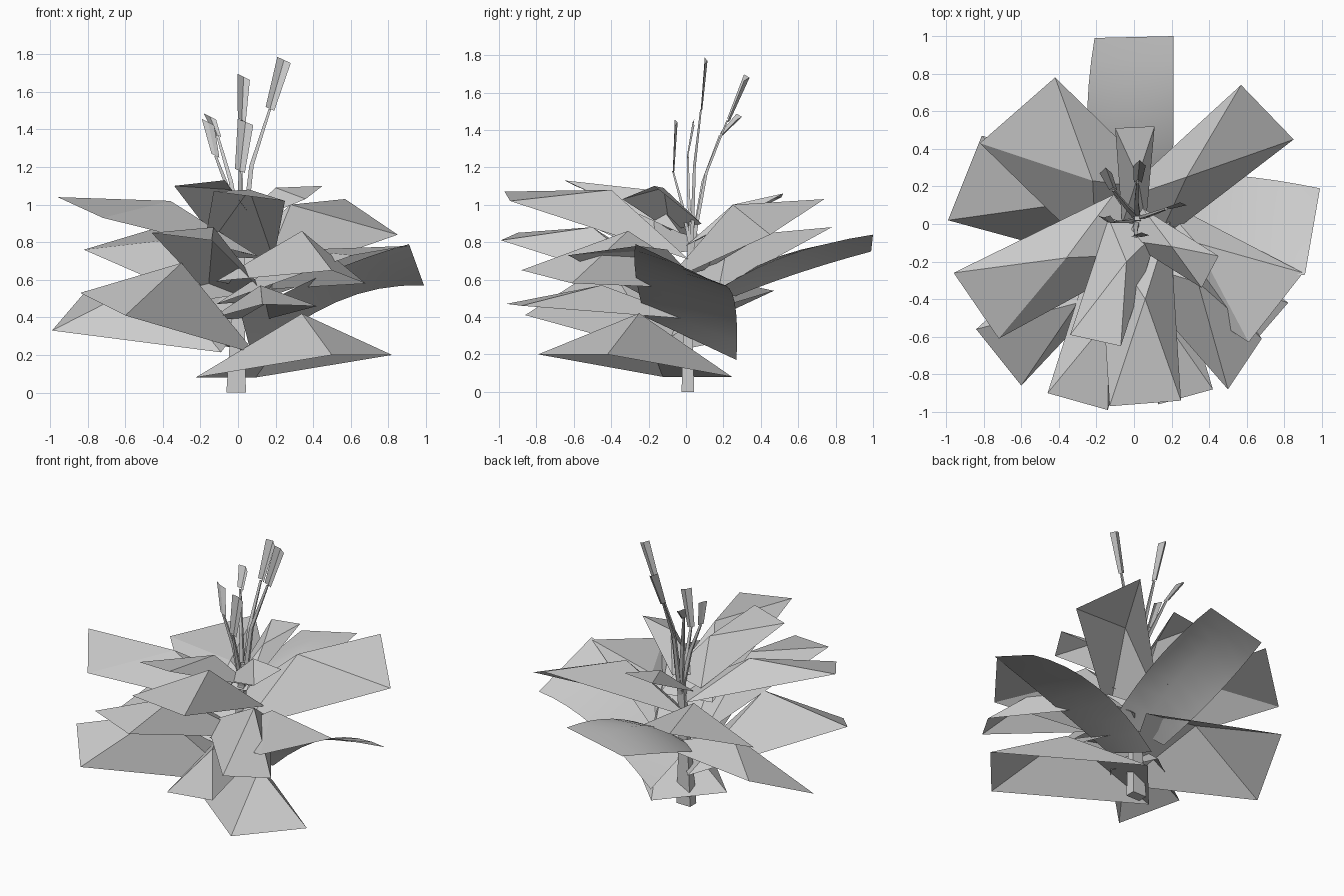
import bpy, bmesh
from math import sin, pi
from mathutils import Vector

default = bpy.data.objects.get("Cube")
if default:
    bpy.data.objects.remove(default, do_unlink=True)

grey = bpy.data.materials.new("plain_grey")
grey.use_nodes = True
colour = (0.6, 0.6, 0.6, 1)
grey.diffuse_color = colour
grey.node_tree.nodes["Principled BSDF"].inputs["Base Color"].default_value = colour


def add_object(name, bm, smooth=False):
    mesh = bpy.data.meshes.new(name)
    bm.to_mesh(mesh)
    bm.free()
    mesh.materials.append(grey)
    for face in mesh.polygons:
        face.use_smooth = smooth
    item = bpy.data.objects.new(name, mesh)
    bpy.context.collection.objects.link(item)
    return item


# Creased leaf: a card from the stem to the tip edge, raised at one crest point
def leaf(name, tip_a, tip_b, base_z, crest, width=1.0, tilt=0.5, setback=0.0):
    a, b, crest = Vector(tip_a), Vector(tip_b), Vector(crest)
    half = (b - a) * width / 2
    half.z *= tilt
    root = -(a + b) * setback
    root.z = base_z
    bm = bmesh.new()
    corners = [bm.verts.new(p) for p in (root - half, a, b, root + half)]
    top = bm.verts.new(crest)
    for i in range(4):
        bm.faces.new((top, corners[i], corners[(i + 1) % 4]))
    bmesh.ops.recalc_face_normals(bm, faces=bm.faces)
    add_object(name, bm)


# Curved leaf: a smooth strip between two edges, optionally arched along its middle
def curved_leaf(name, left, right, arch=0.0, steps=8):
    def bend(points, t):
        p, q, r = map(Vector, points)
        return p * (1 - t) * (1 - 2 * t) + q * 4 * t * (1 - t) + r * t * (2 * t - 1)
    bm = bmesh.new()
    rows = []
    for i in range(steps + 1):
        t = i / steps
        a, b = bend(left, t), bend(right, t)
        middle = (a + b) / 2 + Vector((0, 0, arch * sin(pi * t)))
        rows.append([bm.verts.new(p) for p in (a, middle, b)])
    for low, high in zip(rows, rows[1:]):
        for i in range(2):
            bm.faces.new((low[i], low[i + 1], high[i + 1], high[i]))
    add_object(name, bm, True)


# Tapered square tube through points, used for the stem and the stalks
def tube(name, points, start, end):
    bm = bmesh.new()
    rings = []
    for i, p in enumerate(points):
        r = start + (end - start) * i / (len(points) - 1)
        rings.append([bm.verts.new(Vector(p) + Vector((x * r, y * r * 0.65, 0)))
                      for x, y in ((-1, -1), (1, -1), (1, 1), (-1, 1))])
    for low, high in zip(rings, rings[1:]):
        for i in range(4):
            j = (i + 1) % 4
            bm.faces.new((low[i], low[j], high[j], high[i]))
    bm.faces.new(rings[0][::-1])
    bm.faces.new(rings[-1])
    add_object(name, bm)


# Flower stalk ending in a narrow folded bud that widens to its tip
def flower(name, base, tip, width, fold):
    base, tip = Vector(base), Vector(tip)
    root = Vector((0.02, 0.03, 0.75))
    bend = root.lerp(base, 0.6)
    bend.x *= 0.65
    bend.y *= 0.75
    tube(name + "_stalk", [root, bend, base], 0.016, 0.007)
    side, back = Vector((width, 0, -0.03)), Vector((0, fold, 0))
    bm = bmesh.new()
    low = [bm.verts.new(base + v) for v in (-side * 0.35, back * 0.5, side * 0.35)]
    high = [bm.verts.new(tip + v) for v in (-side * 0.55, back, side * 0.55)]
    for i in range(2):
        bm.faces.new((low[i], low[i + 1], high[i + 1], high[i]))
    add_object(name + "_bud", bm)


# Stem
tube("stem", [(-0.01, 0.01, 0), (0, 0.01, 0.4), (0.02, 0.03, 0.95)], 0.052, 0.018)

# Lower leaves
leaf("lower_leaf_front_left", (0.5, -0.79, 0.2), (0.82, -0.42, 0.2),
     base_z=0.08, crest=(0.34, -0.25, 0.42), setback=0.05)
leaf("lower_leaf_right", (-0.81, 0.47, 0.54), (-0.99, 0.02, 0.33),
     base_z=0.34, crest=(-0.42, 0.1, 0.62), tilt=1.2)
leaf("lower_leaf_front_right", (-0.84, -0.56, 0.53), (-0.6, -0.86, 0.41),
     base_z=0.23, crest=(-0.3, -0.42, 0.69), width=0.8)
leaf("lower_leaf_front", (0.13, -0.96, 0.47), (0.42, -0.88, 0.46),
     base_z=0.39, crest=(0.12, -0.45, 0.57))

# Middle leaves
curved_leaf("middle_leaf_left",
            [(0.02, -0.22, 0.4), (0.46, -0.27, 0.63), (0.91, -0.27, 0.79)],
            [(0.08, 0.27, 0.17), (0.52, 0.26, 0.48), (0.99, 0.19, 0.57)])
leaf("middle_leaf_left_front", (0.9, -0.26, 0.78), (0.61, -0.63, 0.73),
     base_z=0.48, crest=(0.33, -0.1, 0.76), width=0.8)
curved_leaf("middle_leaf_back",
            [(-0.2, 0.05, 0.42), (-0.25, 0.5, 0.6), (-0.21, 0.99, 0.75)],
            [(0.2, 0.05, 0.47), (0.21, 0.5, 0.71), (0.21, 1.0, 0.84)], arch=0.07)
leaf("middle_leaf_back_right", (-0.42, 0.78, 0.88), (-0.82, 0.43, 0.76),
     base_z=0.52, crest=(-0.22, 0.23, 0.83))
leaf("middle_leaf_front", (-0.46, -0.9, 0.85), (-0.14, -0.99, 0.81),
     base_z=0.52, crest=(-0.13, -0.5, 0.88))
leaf("middle_leaf_front_left", (0.5, -0.88, 0.65), (0.68, -0.61, 0.58),
     base_z=0.57, crest=(0.34, -0.31, 0.86), width=1.3)

# Upper leaves
leaf("upper_leaf_back_left", (0.57, 0.74, 1.03), (0.85, 0.45, 0.84),
     base_z=0.62, crest=(0.28, 0.25, 1.0), width=0.8)
leaf("upper_leaf_right", (-0.96, -0.26, 1.04), (-0.72, -0.61, 0.93),
     base_z=0.75, crest=(-0.36, -0.18, 1.02), width=0.9)
leaf("upper_leaf_front", (-0.13, -0.97, 1.07), (0.25, -0.94, 1.02),
     base_z=0.72, crest=(0.06, -0.4, 1.08))
leaf("upper_leaf_front_right", (-0.34, -0.59, 1.1), (-0.07, -0.65, 1.13),
     base_z=0.84, crest=(-0.04, -0.2, 1.08))
leaf("upper_leaf_back", (-0.1, 0.51, 1.04), (0.11, 0.52, 1.06),
     base_z=0.78, crest=(0.02, 0.25, 1.0), width=0.6)
leaf("upper_leaf_left", (0.36, -0.34, 1.03), (0.45, -0.17, 1.1),
     base_z=0.88, crest=(0.2, -0.12, 1.09))

# Flowers
flower("tall_flower", (0.17, 0.08, 1.51), (0.245, 0.1, 1.77), 0.065, 0.015)
flower("back_flower", (0.02, 0.22, 1.45), (0.03, 0.31, 1.68), 0.06, 0.03)
flower("back_right_flower", (-0.11, 0.18, 1.37), (-0.15, 0.27, 1.47), 0.06, 0.03)
flower("right_flower", (-0.12, 0.01, 1.26), (-0.16, 0.045, 1.44), 0.06, -0.01)
flower("front_flower", (0.01, -0.07, 1.18), (0.04, -0.06, 1.44), 0.075, 0.015)
